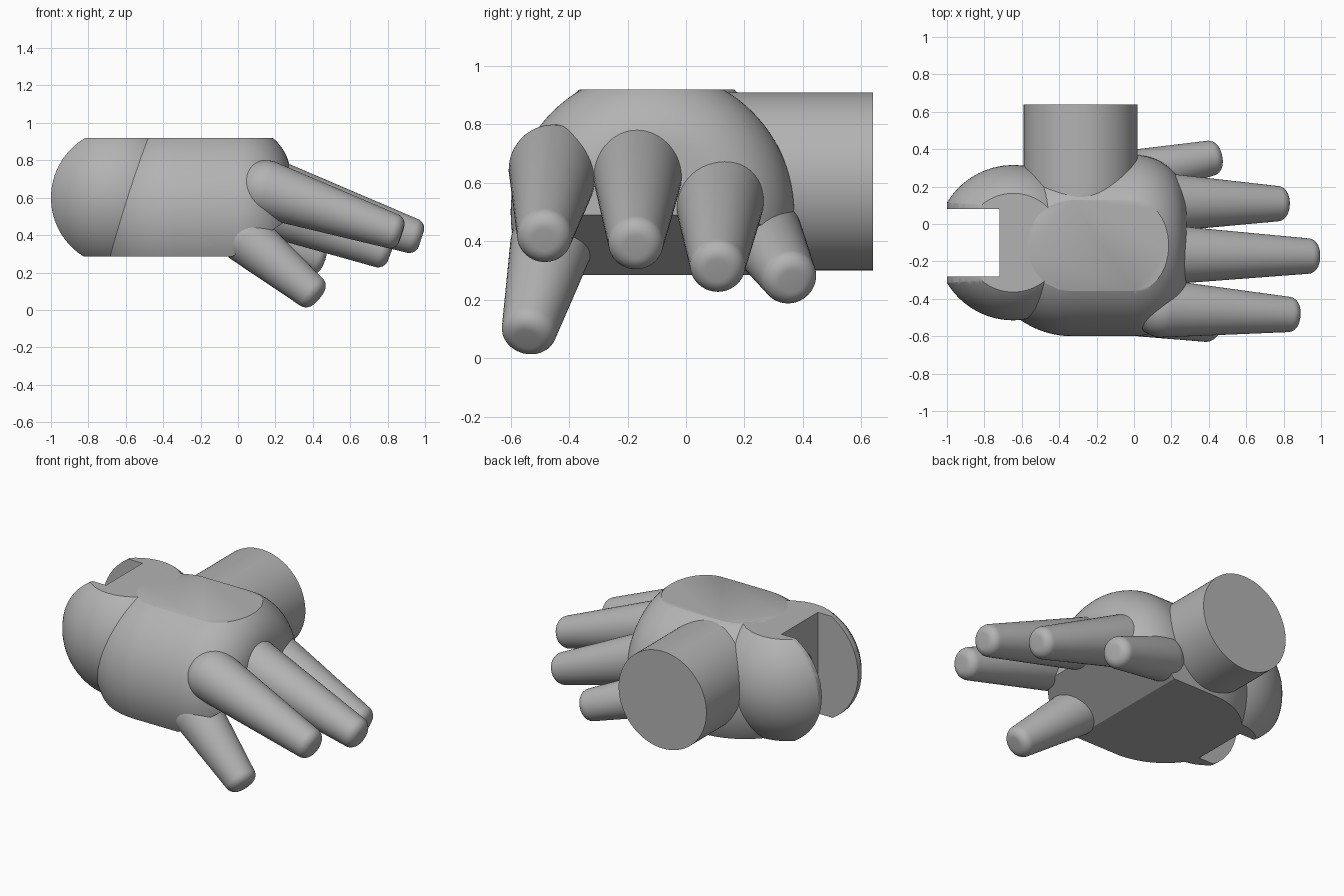
import bpy, bmesh, math
from mathutils import Vector

if "Cube" in bpy.data.objects:
    bpy.data.objects.remove(bpy.data.objects["Cube"], do_unlink=True)

grey = bpy.data.materials.new("plain_grey")
grey.use_nodes = True
GREY = (0.45, 0.45, 0.45, 1)
grey.diffuse_color = GREY
grey.node_tree.nodes["Principled BSDF"].inputs["Base Color"].default_value = GREY

BOTTOM, TOP = 0.285, 0.92


def make(name, bm):
    bmesh.ops.recalc_face_normals(bm, faces=bm.faces[:])
    mesh = bpy.data.meshes.new(name)
    bm.to_mesh(mesh)
    bm.free()
    mesh.materials.append(grey)
    ob = bpy.data.objects.new(name, mesh)
    bpy.context.collection.objects.link(ob)
    return ob


def lathe(profile, start, direction, steps=64):
    """Revolve (distance, radius) points about an axis; ends are closed."""
    bm = bmesh.new()
    rot = Vector((0, 0, 1)).rotation_difference(Vector(direction))
    verts = [bm.verts.new((r, 0, d)) for d, r in profile]
    edges = [bm.edges.new(pair) for pair in zip(verts, verts[1:])]
    bmesh.ops.spin(bm, geom=verts + edges, axis=(0, 0, 1), cent=(0, 0, 0),
                   angle=math.tau, steps=steps)
    bmesh.ops.remove_doubles(bm, verts=bm.verts[:], dist=1e-5)
    for v in bm.verts:
        v.co = rot @ v.co + Vector(start)
    return bm


def arc(cx, rx, ry, a0, a1, base=0, n=20):
    """Elliptic profile arc from angle a0 to a1 in degrees."""
    angles = [math.radians(a0 + (a1 - a0) * i / n) for i in range(n + 1)]
    return [(cx + rx * math.cos(a), max(0, base + ry * math.sin(a))) for a in angles]


def slice_off(bm, point, normal):
    """Cut away the side the normal points to and cap the cut."""
    geom = bm.verts[:] + bm.edges[:] + bm.faces[:]
    cut = bmesh.ops.bisect_plane(bm, geom=geom, plane_co=point,
                                 plane_no=normal, clear_outer=True)["geom_cut"]
    edges = [e for e in cut if isinstance(e, bmesh.types.BMEdge)]
    bmesh.ops.holes_fill(bm, edges=edges, sides=0)


def rod(name, start, direction, length, radius):
    profile = [(0, 0), (0, radius), (length, radius), (length, 0)]
    return make(name, lathe(profile, start, direction, 96))


def boolean(ob, cutter, operation):
    mod = ob.modifiers.new("cut", "BOOLEAN")
    mod.object, mod.operation, mod.solver = cutter, operation, "EXACT"
    bpy.context.view_layer.objects.active = ob
    bpy.ops.object.modifier_apply(modifier=mod.name)


# Palm: domed at the joint end, rounded off at the knuckle end
palm_profile = (arc(-0.33, 0.485, 0.485, 180, 90)
                + arc(0.0, 0.28, 0.26, 90, 0, base=0.225) + [(0.28, 0)])
bm = lathe(palm_profile, (0, -0.115, 0.5), (1, 0, 0), 96)
slice_off(bm, (0, 0, TOP), (0, 0, 1))
slice_off(bm, (0, 0, BOTTOM), (0, 0, -1))
slice_off(bm, (-0.03, 0, BOTTOM), (0.55, 0, -0.83))
palm = make("palm", bm)

# Forked side joint: ball with flat top and bottom, trimmed to a round rim
bm = lathe(arc(0, 0.415, 0.415, 180, 0, n=48), (-0.645, -0.1, 0.6), (0, 0, 1), 96)
slice_off(bm, (0, 0, TOP), (0, 0, 1))
slice_off(bm, (0, 0, BOTTOM), (0, 0, -1))
joint = make("forked_joint", bm)

# Wrist tube
tube = rod("wrist_tube", (-0.285, 0.05, 0.605), (0, 1, 0), 0.59, 0.305)

# Cutters: rim, slot and the two bores
rim = rod("rim_cutter", (-0.63, -0.8, 0.6), (0, 1, 0), 1.5, 0.37)
boolean(joint, rim, "INTERSECT")
bm = bmesh.new()
bmesh.ops.create_cube(bm, size=1)
for v in bm.verts:
    v.co = (v.co.x - 1.22, v.co.y * 0.36 - 0.1, v.co.z * 2 + 0.6)
slot = make("slot_cutter", bm)
joint_bore = rod("joint_bore_cutter", (-1.2, -0.1, 0.6), (1, 0, 0), 0.75, 0.13)
wrist_bore = rod("wrist_bore_cutter", (-0.285, 0.1, 0.605), (0, 1, 0), 0.8, 0.13)
for part in (palm, joint):
    for cutter in (slot, joint_bore, wrist_bore):
        boolean(part, cutter, "DIFFERENCE")
boolean(tube, wrist_bore, "DIFFERENCE")
for cutter in (rim, slot, joint_bore, wrist_bore):
    bpy.data.objects.remove(cutter, do_unlink=True)

# Fingers and thumb: tapered rods with a ball root and a softened flat tip
digits = {
    "first_finger": ((0.15, -0.452, 0.645), (0.875, -0.486, 0.405), 0.155),
    "second_finger": ((0.22, -0.165, 0.635), (0.98, -0.172, 0.38), 0.155),
    "third_finger": ((0.18, 0.115, 0.545), (0.815, 0.108, 0.30), 0.155),
    "little_finger": ((0.02, 0.27, 0.42), (0.455, 0.362, 0.262), 0.13),
    "thumb": ((0.05, -0.463, 0.38), (0.43, -0.545, 0.065), 0.14),
}
parts = [palm, joint, tube]
for name, (root, tip, radius) in digits.items():
    axis = Vector(tip) - Vector(root)
    length, soft, end = axis.length, 0.055, 0.095
    profile = (arc(0, radius, radius, 180, 90)
               + arc(length - soft, soft, soft, 90, 0, base=end - soft, n=8)
               + [(length, 0)])
    parts.append(make(name, lathe(profile, root, axis, 48)))

# Smooth shading with crisp cut edges
bpy.ops.object.select_all(action="DESELECT")
for part in parts:
    part.select_set(True)
bpy.context.view_layer.objects.active = palm
bpy.ops.object.shade_smooth_by_angle(angle=math.radians(30))
